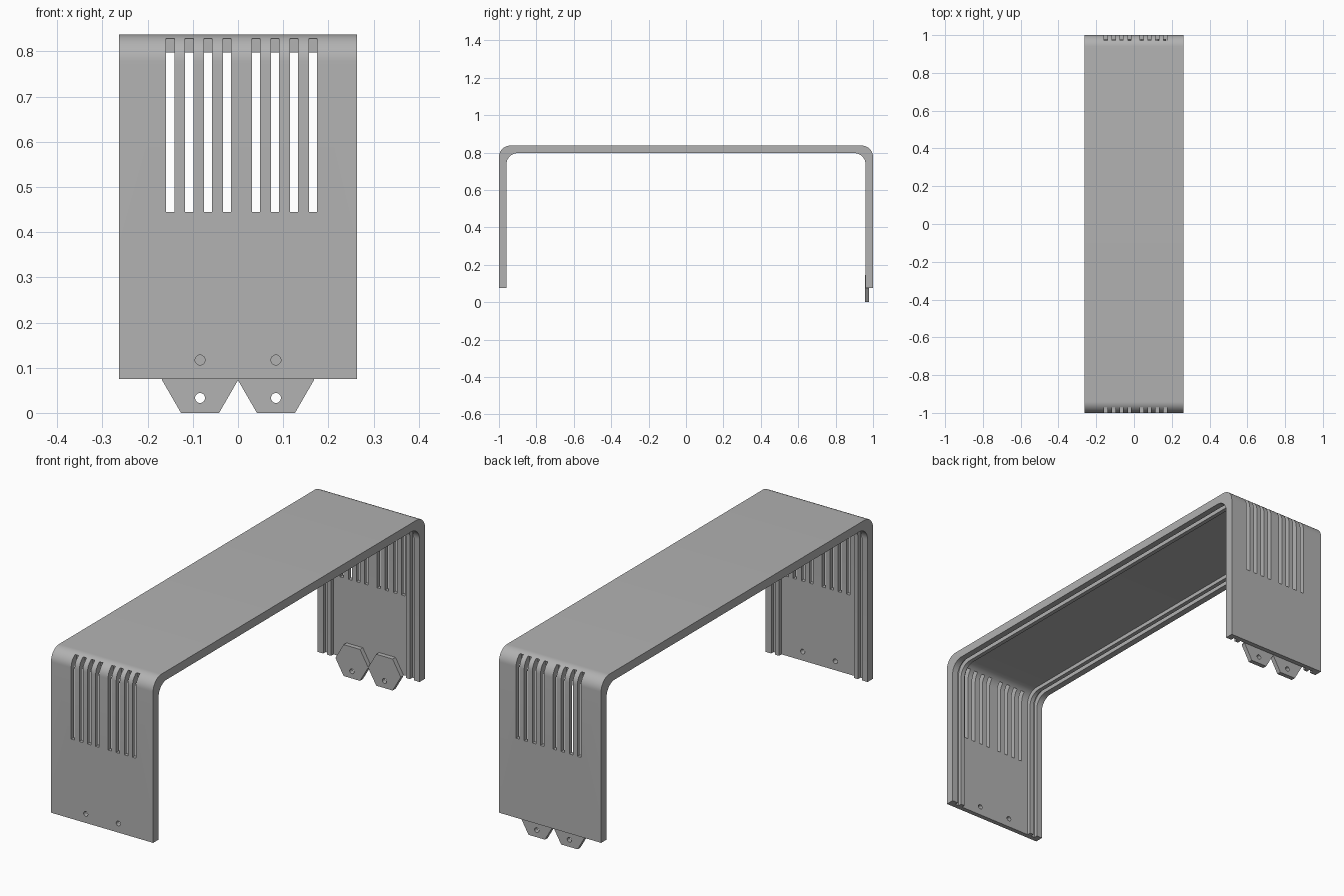
import bpy
import bmesh
from math import cos, sin, pi, radians
from mathutils import Matrix, Vector

if "Cube" in bpy.data.objects:
    bpy.data.objects.remove(bpy.data.objects["Cube"], do_unlink=True)

HALF_W, TOP, FOOT = 0.263, 0.837, 0.075   # half width, top height, wall bottom
PANEL, RIM, RADIUS = 0.022, 0.04, 0.06    # panel depth, rail depth, bend radius
HOLE_X, HOLE_R = 0.084, 0.011

grey = bpy.data.materials.new("plain grey")
grey.use_nodes = True
COLOUR = (0.445, 0.445, 0.445, 1)
grey.diffuse_color = COLOUR
grey.node_tree.nodes["Principled BSDF"].inputs["Base Color"].default_value = COLOUR


def make_object(name, bm):
    bmesh.ops.recalc_face_normals(bm, faces=bm.faces)
    mesh = bpy.data.meshes.new(name)
    bm.to_mesh(mesh)
    bm.free()
    mesh.materials.append(grey)
    obj = bpy.data.objects.new(name, mesh)
    bpy.context.collection.objects.link(obj)
    return obj


def prism(bm, points, along):
    """Extrude a flat outline along a vector."""
    face = bm.faces.new([bm.verts.new(p) for p in points])
    new = bmesh.ops.extrude_face_region(bm, geom=[face])["geom"]
    verts = [v for v in new if isinstance(v, bmesh.types.BMVert)]
    bmesh.ops.translate(bm, verts=verts, vec=Vector(along))


def arch(inset, steps=12):
    """Upside-down U with rounded corners, as (y, z) points."""
    cy, cz = 1 - inset - RADIUS, TOP - inset - RADIUS
    arc = [(cy + RADIUS * cos(a), cz + RADIUS * sin(a))
           for a in (pi / 2 * i / steps for i in range(steps + 1))]
    half = [(1 - inset, FOOT)] + arc
    return half + [(-y, z) for y, z in reversed(half)]


def arch_band(name, outer, inner, x0, x1):
    bm = bmesh.new()
    outline = arch(outer) + arch(inner)[::-1]
    prism(bm, [(x0, y, z) for y, z in outline], (x1 - x0, 0, 0))
    return make_object(name, bm)


def add_box(bm, lo, hi):
    lo, hi = Vector(lo), Vector(hi)
    bmesh.ops.create_cube(bm, size=1, matrix=Matrix.Translation((lo + hi) / 2)
                          @ Matrix.Diagonal((*(hi - lo), 1)))


def add_pin(bm, x, y, z):
    bmesh.ops.create_cone(bm, cap_ends=True, segments=32, radius1=HOLE_R,
                          radius2=HOLE_R, depth=0.12,
                          matrix=Matrix.Translation((x, y, z))
                          @ Matrix.Rotation(pi / 2, 4, 'X'))


def cut(obj, bm):
    cutter = make_object("cutter", bm)
    cutter.hide_render = True
    mod = obj.modifiers.new("cut", 'BOOLEAN')
    mod.operation, mod.solver, mod.object = 'DIFFERENCE', 'EXACT', cutter
    bpy.context.view_layer.objects.active = obj
    bpy.ops.object.modifier_apply(modifier=mod.name)
    bpy.data.objects.remove(cutter, do_unlink=True)


# Bent panel with vent slots in both walls and screw holes in the front wall
panel = arch_band("bent_panel", 0, PANEL, -HALF_W, HALF_W)
cutters = bmesh.new()
for first in (-0.15, 0.04):
    for i in range(4):
        x = first + 0.042 * i
        for side in (-1, 1):
            ys = sorted((side * 0.96, side * 1.05))
            add_box(cutters, (x - 0.009, ys[0], 0.445), (x + 0.009, ys[1], 0.828))
for x in (-HOLE_X, HOLE_X):
    add_pin(cutters, x, -1, 0.117)
cut(panel, cutters)
parts = [panel]

# Edge rims and inner ribs running along the inside of the bend
for word, s in (("left", 1), ("right", -1)):
    for part, a, b in (("edge_rim", HALF_W, 0.233), ("inner_rib", 0.213, 0.193)):
        parts.append(arch_band(f"{word}_{part}", PANEL, RIM, s * a, s * b))

# Hexagonal fixing tabs on the inside of the back wall
for word, x in (("left", HOLE_X), ("right", -HOLE_X)):
    bm = bmesh.new()
    r = 0.0845
    hexagon = [(x + r * cos(i * pi / 3), 0.957, 0.0732 + r * sin(i * pi / 3))
               for i in range(6)]
    prism(bm, hexagon, (0, 1 - PANEL - 0.957, 0))
    tab = make_object(f"{word}_fixing_tab", bm)
    pin = bmesh.new()
    add_pin(pin, x, 0.97, 0.033)
    cut(tab, pin)
    parts.append(tab)

# Smooth bends and holes, crisp edges
bpy.ops.object.select_all(action='DESELECT')
for obj in parts:
    obj.select_set(True)
bpy.context.view_layer.objects.active = panel
bpy.ops.object.shade_smooth_by_angle(angle=radians(30))
